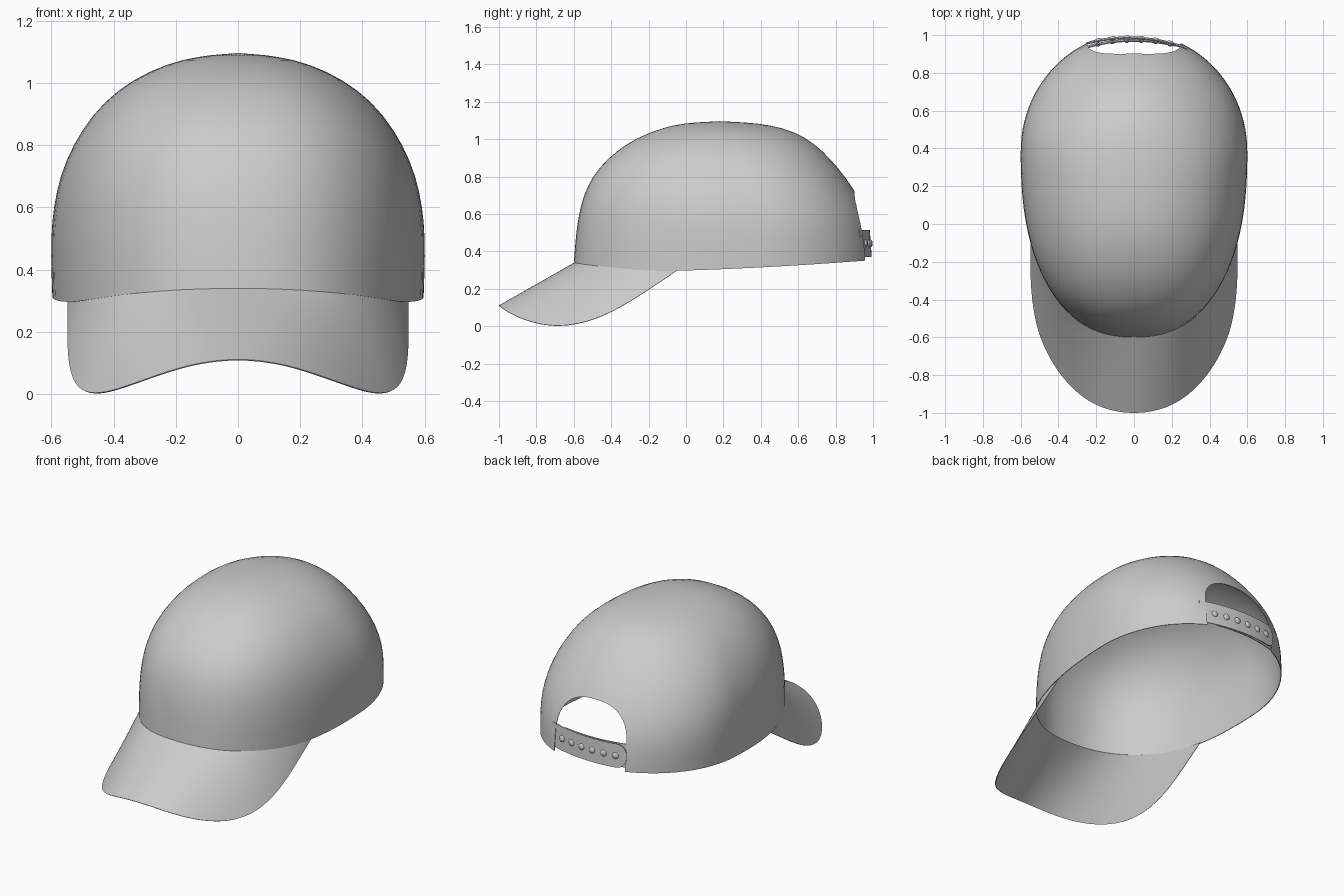
import bpy, bmesh
from math import sin, cos, pi, sqrt, radians, copysign
from mathutils import Vector, Matrix

if "Cube" in bpy.data.objects:
    bpy.data.objects.remove(bpy.data.objects["Cube"])


def base_z(y):
    """Height of the crown's lower edge at depth y."""
    if y < -0.15:
        return 0.295 + 0.043 * ((-0.15 - y) / 0.45) ** 1.4
    return 0.295 + 0.058 * ((y + 0.15) / 1.14) ** 1.5


def spow(v, n):
    return copysign(abs(v) ** (2 / n), v)


def outline(a, front, back, half, mid):
    """Egg-shaped plan: blunt half in front (a = 0), elliptical half behind y = mid."""
    c, n = cos(a), 2.35 if cos(a) > 0 else 2.05
    return half * spow(sin(a), n), mid - spow(c, n) * ((mid - front) if c > 0 else (back - mid))


def make_object(name, bm):
    bmesh.ops.recalc_face_normals(bm, faces=bm.faces)
    me = bpy.data.meshes.new(name)
    bm.to_mesh(me)
    bm.free()
    ob = bpy.data.objects.new(name, me)
    bpy.context.collection.objects.link(ob)
    return ob


def grid_faces(bm, rows, closed=False):
    n = len(rows[0])
    for r0, r1 in zip(rows, rows[1:]):
        for i in range(n if closed else n - 1):
            j = (i + 1) % n
            bm.faces.new((r0[i], r0[j], r1[j], r1[i]))


def finish(ob, subdiv=0, thick=0.0, offset=-1, cutter=None):
    """Add modifiers, apply them, then shade smooth with sharp rims."""
    if subdiv:
        ob.modifiers.new("Smooth", 'SUBSURF').levels = subdiv
    if thick:
        m = ob.modifiers.new("Thickness", 'SOLIDIFY')
        m.thickness, m.offset = thick, offset
    if cutter:
        m = ob.modifiers.new("Opening", 'BOOLEAN')
        m.operation, m.solver, m.object = 'DIFFERENCE', 'EXACT', cutter
    bpy.ops.object.select_all(action='DESELECT')
    ob.select_set(True)
    bpy.context.view_layer.objects.active = ob
    bpy.ops.object.convert(target='MESH')
    bpy.ops.object.shade_smooth_by_angle(angle=radians(40))


# Crown: stacked egg-shaped rings (z, front y, back y, half width, mid y)
RINGS = [(1.086, -0.01, 0.38, 0.125, 0.19), (1.062, -0.125, 0.52, 0.23, 0.22),
         (1.01, -0.26, 0.64, 0.34, 0.24), (0.94, -0.37, 0.73, 0.432, 0.27),
         (0.85, -0.467, 0.812, 0.503, 0.30), (0.75, -0.530, 0.888, 0.556, 0.33),
         (0.65, -0.564, 0.945, 0.586, 0.36), (0.55, -0.583, 0.985, 0.600, 0.38),
         (0.45, -0.594, 1.005, 0.603, 0.38), (None, -0.602, 1.012, 0.598, 0.38)]
SEG = 48
bm = bmesh.new()
rows = []
for z, *shape in RINGS:
    row = []
    for i in range(SEG):
        x, y = outline(2 * pi * i / SEG, *shape)
        row.append(bm.verts.new((x, y, base_z(y) if z is None else z)))
    rows.append(row)
grid_faces(bm, rows, closed=True)
apex = bm.verts.new((0, 0.18, 1.097))
for i in range(SEG):
    bm.faces.new((apex, rows[0][i], rows[0][(i + 1) % SEG]))
crown = make_object("crown", bm)

# Arched opening at the back, cut through to the lower edge
bm = bmesh.new()
arch = [(0.245, 0.2)] + [(0.245 * spow(cos(pi * i / 32), 2.4),
                          0.48 + 0.24 * spow(sin(pi * i / 32), 2.4))
                         for i in range(33)] + [(-0.245, 0.2)]
face = bm.faces.new([bm.verts.new((x, 0.55, z)) for x, z in arch])
ext = bmesh.ops.extrude_face_region(bm, geom=[face])["geom"]
bmesh.ops.translate(bm, vec=(0, 0.8, 0),
                    verts=[g for g in ext if isinstance(g, bmesh.types.BMVert)])
cutter = make_object("opening_cutter", bm)
cutter.hide_render = True
finish(crown, subdiv=1, thick=0.004, cutter=cutter)
bpy.data.objects.remove(cutter)

# Brim: ruled between the crown's lower edge and a drooping outer edge
EDGE = [(0, -1.004, 0.114), (0.12, -0.989, 0.101), (0.22, -0.951, 0.074),
        (0.32, -0.878, 0.038), (0.40, -0.783, 0.010), (0.46, -0.683, -0.001),
        (0.507, -0.57, 0.012), (0.532, -0.45, 0.050), (0.545, -0.33, 0.112),
        (0.547, -0.20, 0.195), (0.546, -0.05, 0.296)]
bm = bmesh.new()
cols = []
last = len(EDGE) - 1
for i in range(-last, last + 1):
    ex, ey, ez = EDGE[abs(i)]
    outer = Vector((copysign(ex, i), ey, ez))
    x, y = outline(radians(67.5) * i / last, -0.597, 0.98, 0.592, 0.38)
    inner = Vector((x, y, base_z(y) + 0.002))
    if abs(i) == last:
        inner.x *= 0.99
    cols.append([bm.verts.new(inner.lerp(outer, k / 5)) for k in range(6)])
grid_faces(bm, cols)
finish(make_object("brim", bm), subdiv=2, thick=0.004, offset=0)


# Straps: bands following the back of the crown, rounded at one end
def strap_y(x, z, shift):
    return 0.38 + (0.608 + shift) * sqrt(1 - (x / 0.73) ** 2) - 0.07 * (z - 0.443)


def strap(name, tip, tail, shift):
    bm = bmesh.new()
    cols = []
    r, h = 0.06, 0.072
    d = copysign(1, tail - tip)
    xs = [r * (1 - cos(pi / 2 * (k + 0.3) / 10)) for k in range(10)]
    xs += [r + (abs(tail - tip) - r) * k / 24 for k in range(25)]
    for s in xs:
        hh = h if s >= r else h - r + sqrt(r * r - (r - s) ** 2)
        x = tip + d * s
        cols.append([bm.verts.new((x, strap_y(x, 0.443 + hh * k, shift(x)), 0.443 + hh * k))
                     for k in (-1, -0.5, 0, 0.5, 1)])
    grid_faces(bm, cols)
    finish(make_object(name, bm), thick=0.005, offset=0)


def outer_shift(x):
    return -0.003 - 0.035 * x


strap("outer_strap", -0.255, 0.28, outer_shift)
strap("inner_strap", 0.22, -0.27, lambda x: -0.016)

# Snaps: a row of domed studs outside with matching pegs inside
bm = bmesh.new()
for i in range(6):
    x = -0.19 + 0.076 * i
    for shift, rad, deep in ((outer_shift(x) + 0.002, 0.02, 0.011), (-0.018, 0.014, 0.010)):
        y = strap_y(x, 0.443, shift)
        n = Vector((x / 0.53, (y - 0.38) / 0.37, 0.05))
        mat = (Matrix.Translation((x, y, 0.443)) @ n.to_track_quat('Z', 'Y').to_matrix().to_4x4()
               @ Matrix.Diagonal((rad, rad, deep, 1)))
        bmesh.ops.create_uvsphere(bm, u_segments=16, v_segments=8, radius=1, matrix=mat)
finish(make_object("snaps", bm))
